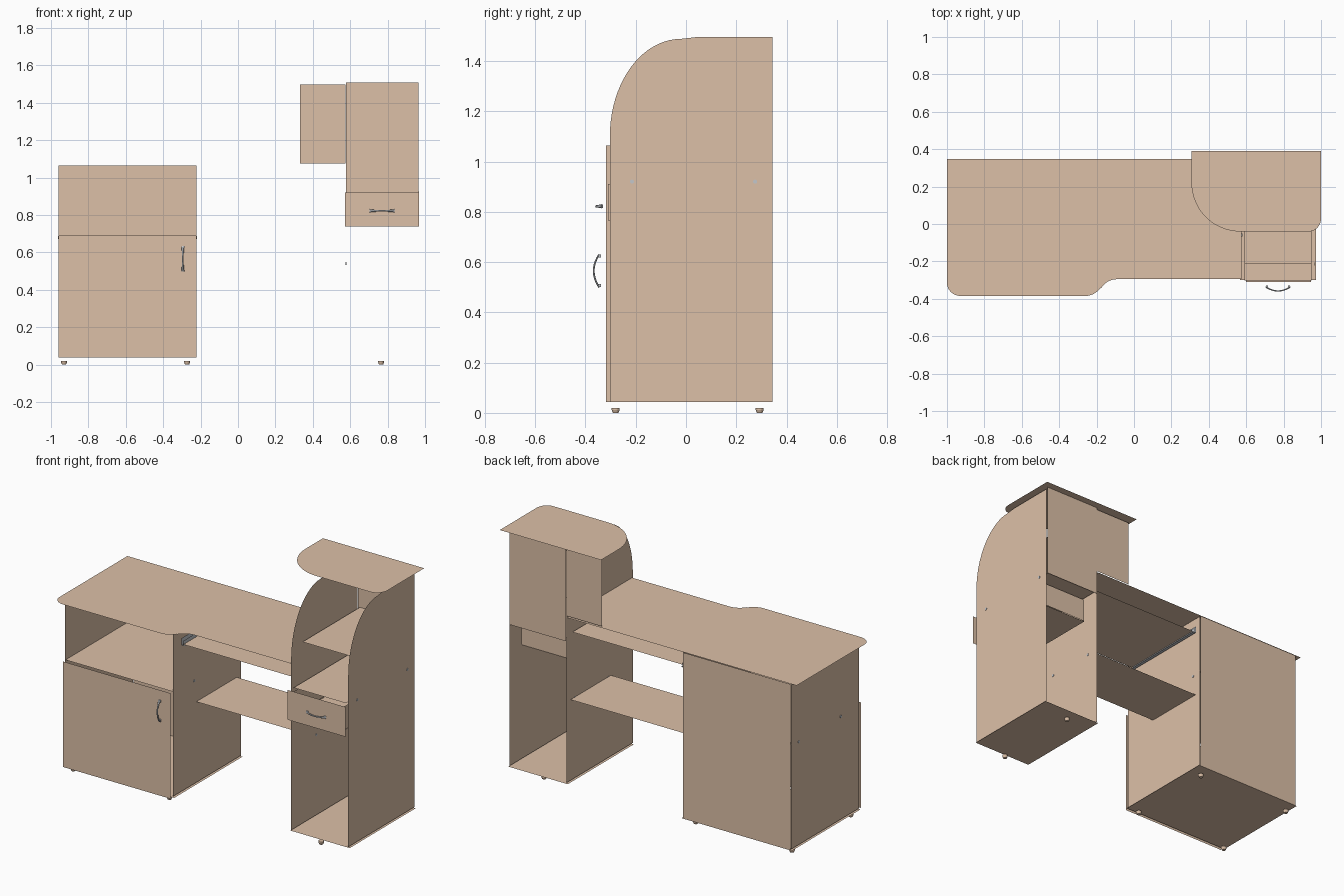
import bpy, bmesh, math
from mathutils import Vector

if "Cube" in bpy.data.objects:
    bpy.data.objects.remove(bpy.data.objects["Cube"])


def material(name, rgb):
    m = bpy.data.materials.new(name)
    m.diffuse_color = (*rgb, 1)
    m.use_nodes = True
    m.node_tree.nodes["Principled BSDF"].inputs["Base Color"].default_value = m.diffuse_color
    return m


WOOD = material("wood", (0.72, 0.53, 0.39))
METAL = material("metal", (0.55, 0.57, 0.6))


def link(name, bm, mat):
    me = bpy.data.meshes.new(name)
    bm.to_mesh(me)
    bm.free()
    ob = bpy.data.objects.new(name, me)
    me.materials.append(mat)
    bpy.context.collection.objects.link(ob)
    return ob


def sheet(name, points, axis, at, mat=WOOD):
    """Thin board: a flat outline placed across one axis."""
    bm = bmesh.new()
    verts = []
    for a, b in points:
        co = [a, b]
        co.insert("xyz".index(axis), at)
        verts.append(bm.verts.new(co))
    f = bm.faces.new(verts)
    f.normal_update()
    if f.normal["xyz".index(axis)] < 0:
        f.normal_flip()
    return link(name, bm, mat)


def rect(name, axis, at, a0, a1, b0, b1, mat=WOOD):
    return sheet(name, [(a0, b0), (a1, b0), (a1, b1), (a0, b1)], axis, at, mat)


def arc(cx, cy, rx, ry, start, end, n=12):
    return [(cx + rx * math.cos(math.radians(start + (end - start) * i / n)),
             cy + ry * math.sin(math.radians(start + (end - start) * i / n)))
            for i in range(n + 1)]


def lathe_disc(name, loc, r_bottom, r_top, depth, mat, across_x=False):
    bm = bmesh.new()
    bmesh.ops.create_cone(bm, cap_ends=True, segments=16, radius1=r_bottom,
                          radius2=r_top, depth=depth)
    ob = link(name, bm, mat)
    ob.location = loc
    if across_x:
        ob.rotation_euler = (0, math.pi / 2, 0)
    return ob


# Desktop with rounded corner and stepped front edge
desk = [(0.575, 0.348), (-1, 0.348)]
desk += arc(-0.925, -0.315, 0.075, 0.07, 180, 270)
desk += arc(-0.262, -0.285, 0.1, 0.1, 270, 325, 8)
desk += arc(-0.09, -0.395, 0.1, 0.1, 150, 90, 8)
desk += [(0.575, -0.295)]
sheet("desktop", desk, "z", 1.068)

# Left cabinet
for side, x in (("left", -0.96), ("right", -0.222)):
    rect("cabinet_side_" + side, "x", x, -0.318, 0.345, 0.044, 1.063)
rect("cabinet_back", "y", 0.348, -0.96, -0.222, 0.038, 1.065)
rect("cabinet_bottom", "z", 0.038, -0.968, -0.213, -0.32, 0.348)
rect("cabinet_shelf", "z", 0.692, -0.957, -0.225, -0.318, 0.345)
rect("cabinet_door", "y", -0.34, -0.96, -0.222, 0.038, 0.69)

# Right tower
profile = [(0.345, 0.044), (0.345, 1.496), (0.05, 1.496)]
profile += arc(-0.02, 1.1, 0.283, 0.388, 90, 180, 20)
profile += [(-0.303, 0.044)]
for side, x in (("left", 0.576), ("right", 0.966)):
    sheet("tower_side_" + side, profile, "x", x)
rect("tower_bottom", "z", 0.038, 0.567, 0.974, -0.3, 0.345)
rect("tower_back", "y", 0.348, 0.577, 0.964, 0.92, 1.508)
rect("wing_back", "y", 0.345, 0.332, 0.576, 1.076, 1.498)
rect("tower_upper_shelf", "z", 1.178, 0.592, 0.95, -0.215, 0.345)
rect("tower_lower_shelf", "z", 0.928, 0.592, 0.95, -0.302, 0.345)

# Tower top with a large round corner on the desk side
top = [(1, 0.391), (0.307, 0.391)]
top += arc(0.567, 0.222, 0.26, 0.262, 180, 270, 18)
top += arc(0.935, 0.03, 0.065, 0.07, 270, 360, 8)
sheet("tower_top", top, "z", 1.511)

# Drawer
rect("drawer_front", "y", -0.333, 0.572, 0.968, 0.737, 0.921)
rect("drawer_bottom", "z", 0.762, 0.6, 0.945, -0.31, 0.255)
rect("drawer_back", "y", 0.255, 0.6, 0.945, 0.765, 0.91)
for side, x in (("left", 0.6), ("right", 0.945)):
    rect("drawer_side_" + side, "x", x, -0.31, 0.255, 0.765, 0.91)

# Keyboard tray and stretcher shelf
rect("keyboard_tray", "z", 0.967, -0.195, 0.56, -0.255, 0.31)
rect("stretcher_shelf", "z", 0.543, -0.222, 0.576, -0.09, 0.305)

# Metal tray rail
rect("rail_plate", "x", -0.21, -0.25, 0.32, 0.957, 1.0, METAL)
rect("rail_flange", "z", 0.957, -0.21, -0.19, -0.25, 0.32, METAL)
rect("rail_lip", "x", -0.2, -0.25, 0.32, 0.957, 0.985, METAL)


# Bowed pull handles with thicker ends
def handle(name, centre, along, half):
    bm = bmesh.new()
    along = Vector(along)
    out = Vector((0, -1, 0))
    across = along.cross(out)
    rings, n, k = [], 16, 8
    for i in range(n + 1):
        t = -1 + 2 * i / n
        tangent = (along * half - out * 0.05 * t).normalized()
        normal = tangent.cross(across)
        p = Vector(centre) + along * half * t + out * 0.022 * (1 - t * t)
        w = 0.0045 + 0.004 * abs(t) ** 3
        ring = []
        for j in range(k):
            a = 2 * math.pi * j / k
            ring.append(bm.verts.new(p + across * w * math.cos(a)
                                     + normal * 0.0035 * math.sin(a)))
        rings.append(ring)
    for r0, r1 in zip(rings, rings[1:]):
        for j in range(k):
            bm.faces.new((r0[j], r0[(j + 1) % k], r1[(j + 1) % k], r1[j]))
    bm.faces.new(rings[0])
    bm.faces.new(rings[-1])
    # Mounting studs behind each end
    for s in (-1, 1):
        made = bmesh.ops.create_cube(bm, size=1)["verts"]
        for v in made:
            c = v.co.copy()
            v.co = (Vector(centre) + along * (s * (half - 0.007) + c.x * 0.012)
                    + across * c.z * 0.014 - out * (0.001 + c.y * 0.01))
    bmesh.ops.recalc_face_normals(bm, faces=bm.faces)
    ob = link(name, bm, METAL)
    bpy.context.view_layer.objects.active = ob
    ob.select_set(True)
    bpy.ops.object.shade_smooth_by_angle()
    ob.select_set(False)


handle("door_handle", (-0.295, -0.345, 0.565), (0, 0, 1), 0.066)
handle("drawer_handle", (0.77, -0.336, 0.822), (1, 0, 0), 0.066)

# Feet
for x in (-0.93, -0.272, 0.765):
    for y in (-0.28, 0.293):
        lathe_disc("foot", (x, y, 0.006), 0.011, 0.016, 0.012, WOOD)
        lathe_disc("foot_rim", (x, y, 0.016), 0.016, 0.016, 0.008, WOOD)

# Screw caps on the upright boards
for x, z, ys in ((-0.961, 0.68, (-0.14, 0.27)), (-0.221, 0.68, (-0.11, 0.28)),
                 (0.577, 0.54, (-0.06, 0.26)), (0.967, 0.92, (-0.215, 0.275))):
    for y in ys:
        lathe_disc("screw_cap", (x, y, z), 0.008, 0.008, 0.004, METAL, True)
